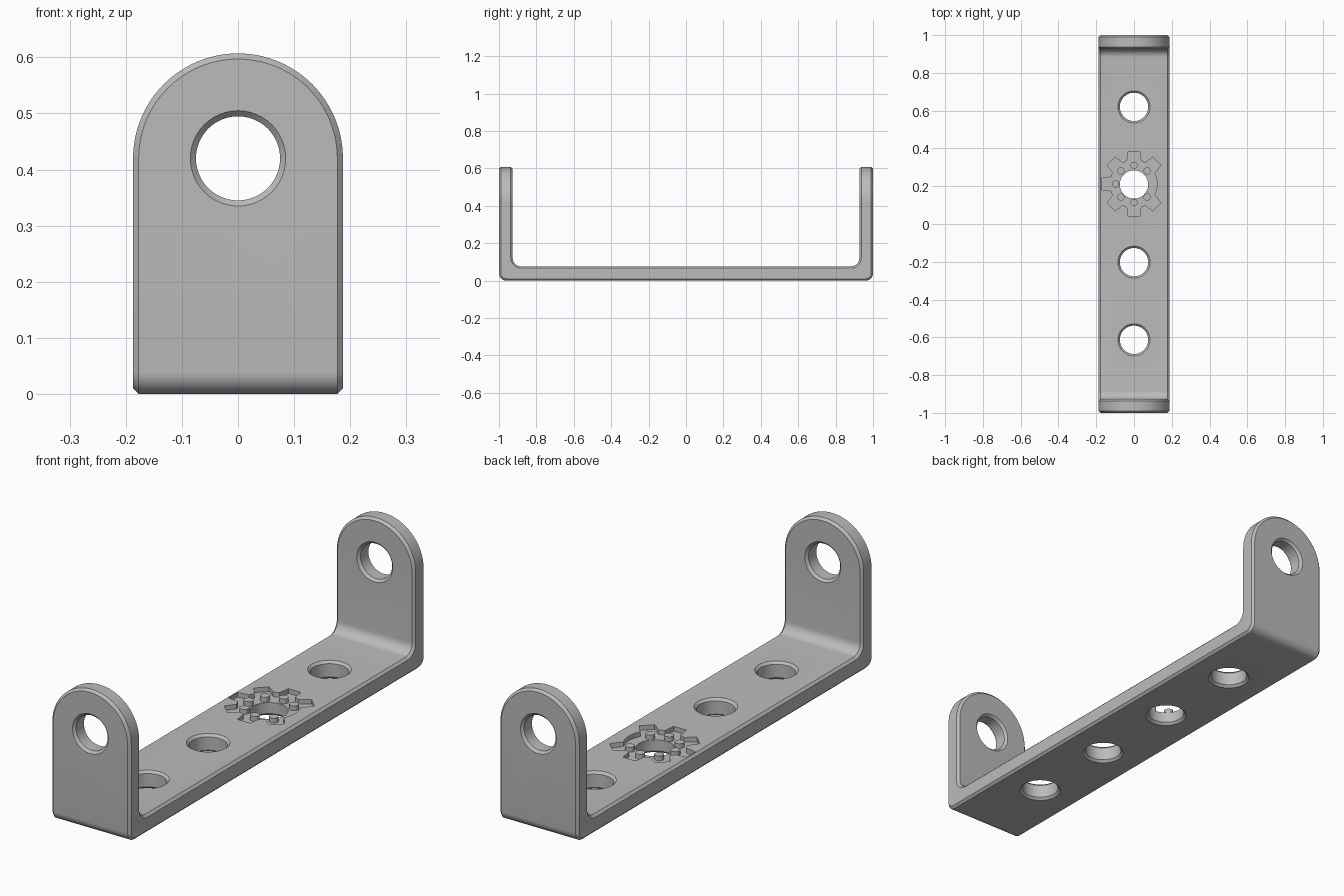
import bpy, bmesh
from math import sin, cos, pi, radians
from mathutils import Vector

default = bpy.data.objects.get("Cube")
if default:
    bpy.data.objects.remove(default, do_unlink=True)

# Main sizes
HALF_W, WALL, FLOOR = 0.187, 0.073, 0.077
EYE_Z, HOLE_R, CHAMFER = 0.42, 0.075, 0.01
GEAR_Y, DEPTH = 0.212, 0.02

grey = bpy.data.materials.new("grey_plastic")
grey.use_nodes = True
grey.diffuse_color = (0.5, 0.5, 0.5, 1)
grey.node_tree.nodes["Principled BSDF"].inputs["Base Color"].default_value = (0.5, 0.5, 0.5, 1)


def arc(cx, cy, r, a0, a1, n):
    """Points on an arc, angles in degrees."""
    return [(cx + r * cos(radians(a0 + (a1 - a0) * i / n)),
             cy + r * sin(radians(a0 + (a1 - a0) * i / n))) for i in range(n + 1)]


def prism(name, outline, axis, lo, hi, helper=False):
    """Extrude a closed 2D outline along one axis."""
    def place(p, d):
        c = list(p)
        c.insert(axis, d)
        return Vector(c)
    bm = bmesh.new()
    face = bm.faces.new([bm.verts.new(place(p, lo)) for p in outline])
    ext = bmesh.ops.extrude_face_region(bm, geom=[face])
    verts = [g for g in ext["geom"] if isinstance(g, bmesh.types.BMVert)]
    bmesh.ops.translate(bm, verts=verts, vec=place((0, 0), hi - lo))
    bmesh.ops.recalc_face_normals(bm, faces=bm.faces)
    mesh = bpy.data.meshes.new(name)
    bm.to_mesh(mesh)
    bm.free()
    mesh.materials.append(grey)
    obj = bpy.data.objects.new(name, mesh)
    bpy.context.collection.objects.link(obj)
    obj.hide_render = helper
    return obj


def circle(cx, cy, r, n=48):
    return arc(cx, cy, r, 0, 360, n)[:-1]


def boolean(obj, cutter, operation):
    mod = obj.modifiers.new(cutter.name, 'BOOLEAN')
    mod.object, mod.operation, mod.solver = cutter, operation, 'EXACT'


def finish(obj):
    """Apply the modifiers and smooth the curved faces."""
    bpy.ops.object.select_all(action='DESELECT')
    obj.select_set(True)
    bpy.context.view_layer.objects.active = obj
    for mod in list(obj.modifiers):
        bpy.ops.object.modifier_apply(modifier=mod.name)
    bpy.ops.object.shade_smooth_by_angle(angle=radians(30))


# U-shaped strip, profile in y and z, with rounded bends
r_out, r_in, top = 0.04, 0.045, 0.7
half = arc(1 - r_out, r_out, r_out, -90, 0, 8) + [(1, top), (1 - WALL, top)]
half += arc(1 - WALL - r_in, FLOOR + r_in, r_in, 0, -90, 8)
bracket = prism("bracket", half + [(-y, z) for y, z in reversed(half)], 0, -0.3, 0.3)

# Rounded tops of both upright ends
arch = arc(0, EYE_Z, HALF_W, 0, 180, 48) + [(-HALF_W, -0.1), (HALF_W, -0.1)]
cutters = [prism("arch_helper", arch, 1, -1.2, 1.2, True)]
boolean(bracket, cutters[0], 'INTERSECT')

# Holes through the uprights and the floor
cutters.append(prism("eye_hole_helper", circle(0, EYE_Z, HOLE_R), 1, -1.3, 1.3, True))
for i in range(4):
    y = 0.62 - 0.411 * i
    cutters.append(prism(f"floor_hole_helper_{i + 1}", circle(0, y, HOLE_R), 2, -0.1, 0.2, True))
for cutter in cutters[1:]:
    boolean(bracket, cutter, 'DIFFERENCE')

# Chamfer on every sharp edge
bevel = bracket.modifiers.new("chamfer", 'BEVEL')
bevel.width, bevel.segments = CHAMFER, 1
bevel.limit_method, bevel.angle_limit = 'ANGLE', radians(40)
bevel.use_clamp_overlap = False

# Sunken gear: seven teeth, with the one towards +x left out
ROOT, TIP = 0.122, 0.172
gear = arc(0, GEAR_Y, ROOT, -28, 28, 8)
for k in range(1, 8):
    a = k * pi / 4
    for r, w in ((ROOT, 0.037), (TIP, 0.03), (TIP, -0.03), (ROOT, -0.037)):
        gear.append((r * cos(a) + w * sin(a), GEAR_Y + r * sin(a) - w * cos(a)))
cutters.append(prism("gear_helper", gear, 2, FLOOR - DEPTH, 0.2, True))
boolean(bracket, cutters[-1], 'DIFFERENCE')
finish(bracket)

# Small round pins standing in the gear
for k in range(1, 8):
    a = k * pi / 4
    outline = circle(0.098 * cos(a), GEAR_Y + 0.098 * sin(a), 0.019, 20)
    finish(prism(f"gear_pin_{k}", outline, 2, FLOOR - DEPTH - 0.005, FLOOR))

for cutter in cutters:
    bpy.data.objects.remove(cutter, do_unlink=True)
